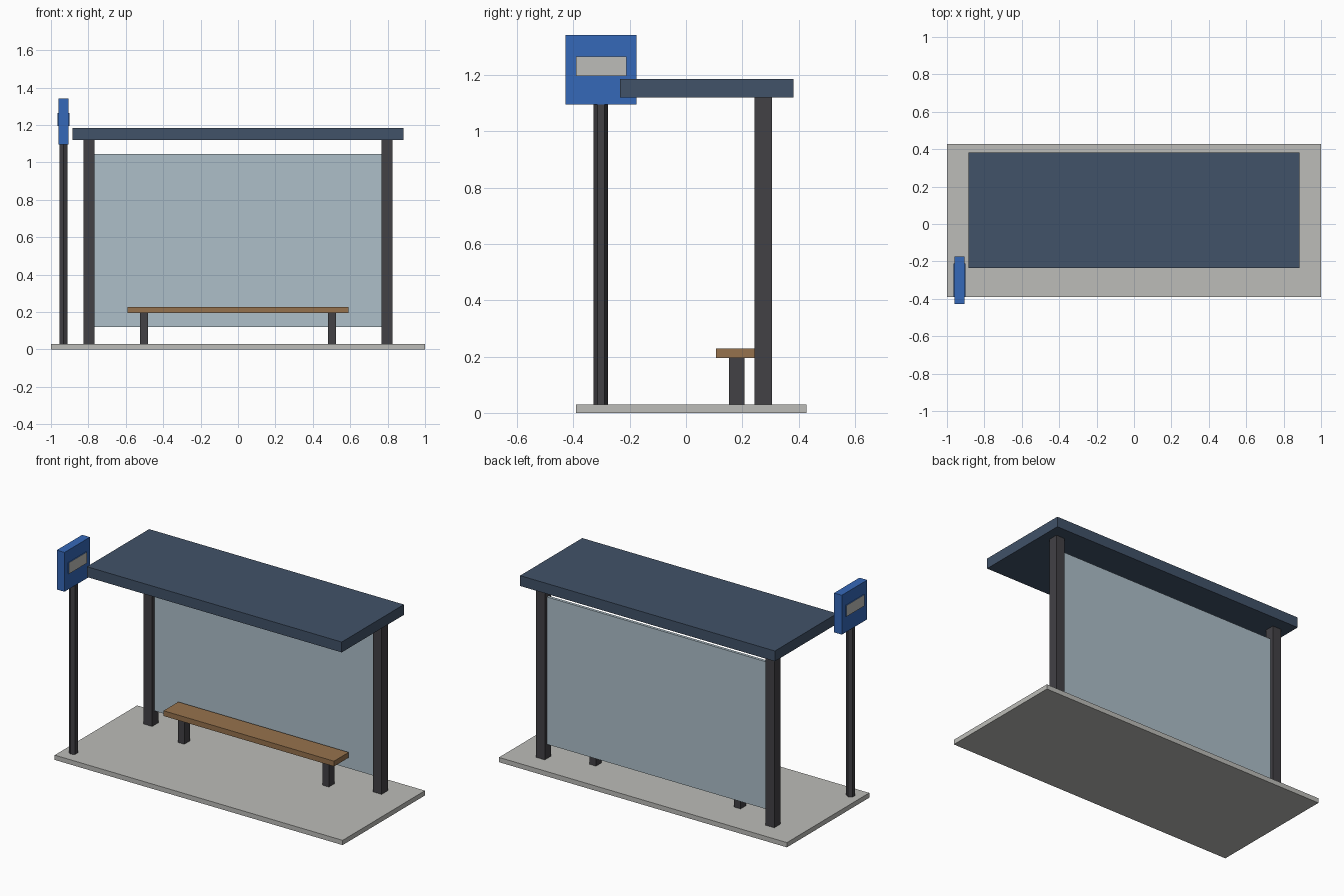
import bpy
import bmesh
from mathutils import Matrix, Vector

cube = bpy.data.objects.get("Cube")
if cube:
    bpy.data.objects.remove(cube, do_unlink=True)


def linear(c):
    c /= 255
    return c / 12.92 if c <= 0.04045 else ((c + 0.055) / 1.055) ** 2.4


def material(name, r, g, b):
    m = bpy.data.materials.new(name)
    m.use_nodes = True
    col = (linear(r), linear(g), linear(b), 1)
    m.diffuse_color = col
    m.node_tree.nodes["Principled BSDF"].inputs["Base Color"].default_value = col
    return m


concrete = material("concrete grey", 188, 188, 184)
navy = material("navy roof", 65, 82, 104)
charcoal = material("charcoal metal", 66, 65, 69)
glass = material("pale blue glass", 173, 191, 201)
wood = material("bench wood", 150, 114, 77)
blue = material("sign blue", 53, 104, 184)


def finish(name, bm, *mats):
    mesh = bpy.data.meshes.new(name)
    bm.to_mesh(mesh)
    bm.free()
    for m in mats:
        mesh.materials.append(m)
    obj = bpy.data.objects.new(name, mesh)
    bpy.context.collection.objects.link(obj)
    return obj


def box(name, x, y, z, *mats):
    """Box from (min, max) ranges; a second material goes on the x-facing sides."""
    bm = bmesh.new()
    size = [b - a for a, b in (x, y, z)]
    mid = Vector([(a + b) / 2 for a, b in (x, y, z)])
    bmesh.ops.create_cube(bm, size=1, matrix=Matrix.Translation(mid) @ Matrix.Diagonal((*size, 1)))
    bm.normal_update()
    if len(mats) > 1:
        for f in bm.faces:
            f.material_index = int(abs(f.normal.x) > 0.9)
    return finish(name, bm, *mats)


GROUND = 0.03
ROOF_Z = 1.12

# Pavement and roof
box("pavement_slab", (-1, 1), (-0.39, 0.427), (0, GROUND), concrete)
box("roof", (-0.885, 0.885), (-0.235, 0.382), (ROOF_Z, 1.185), navy)

# Rear posts and bench legs, one of each per side
for side, s in (("left", 1), ("right", -1)):
    box(side + "_post", sorted((s * 0.767, s * 0.827)), (0.244, 0.305), (GROUND, ROOF_Z), charcoal)
    box(side + "_bench_leg", sorted((s * 0.48, s * 0.524)), (0.153, 0.207), (GROUND, 0.195), charcoal)

# Rear glass pane and bench seat
box("back_glass", (-0.768, 0.768), (0.266, 0.284), (0.12, 1.045), glass)
box("bench_seat", (-0.592, 0.592), (0.107, 0.253), (0.195, 0.228), wood)

# Six-sided sign pole
SIGN_X, SIGN_Y, SIGN_Z = -0.933, -0.302, 1.095
bm = bmesh.new()
bmesh.ops.create_cone(bm, cap_ends=True, segments=6, radius1=0.0257, radius2=0.0257,
                      depth=SIGN_Z - GROUND,
                      matrix=Matrix.Translation((SIGN_X, SIGN_Y, (SIGN_Z + GROUND) / 2)))
finish("sign_pole", bm, charcoal)

# Sign board with a grey panel showing on both broad sides
box("sign_board", (SIGN_X - 0.027, SIGN_X + 0.027), (-0.427, -0.175), (SIGN_Z, 1.342), blue)
box("sign_panel", (SIGN_X - 0.033, SIGN_X + 0.033), (-0.391, -0.212), (1.195, 1.265), blue, concrete)
